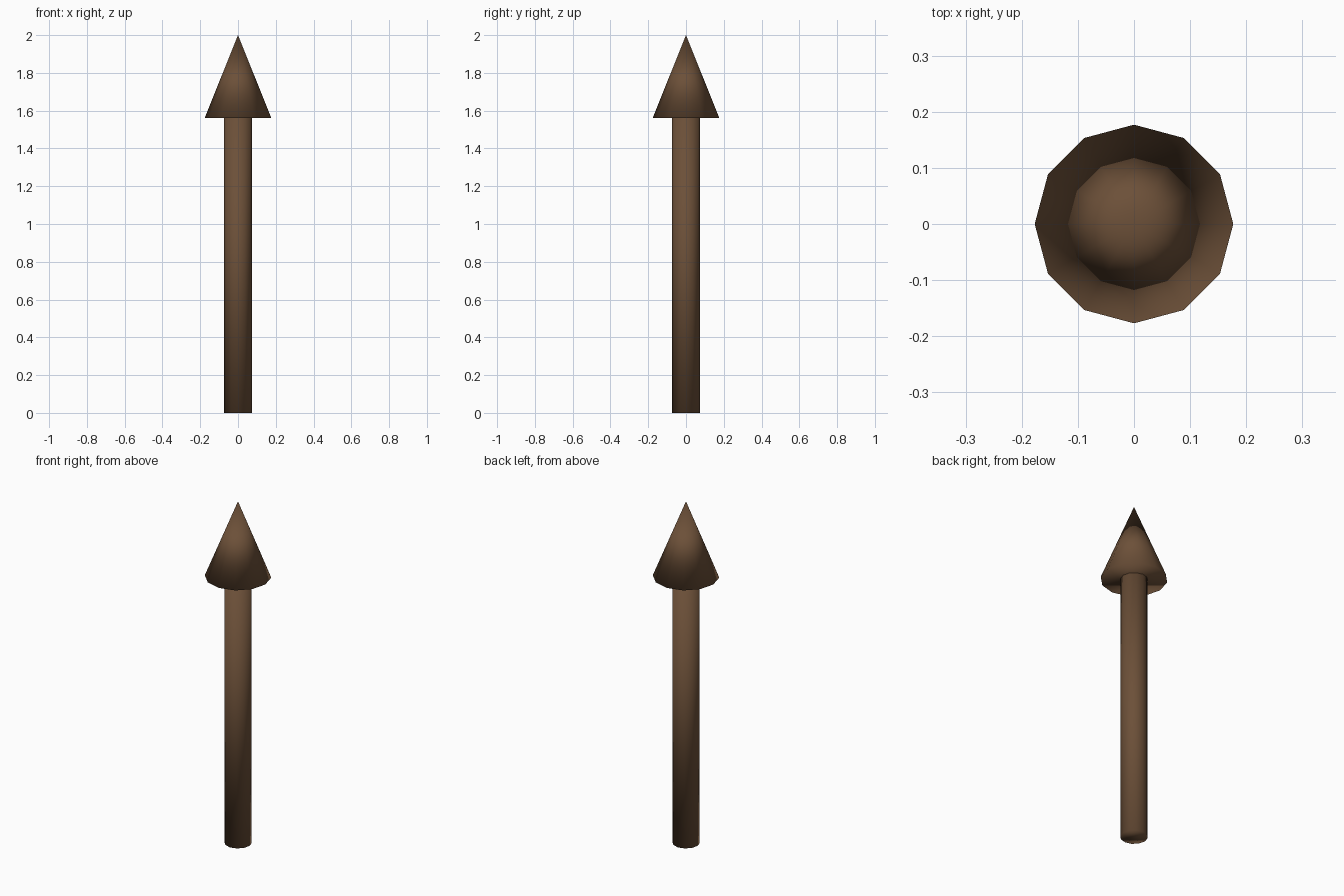
import bpy

if "Cube" in bpy.data.objects:
    bpy.data.objects.remove(bpy.data.objects["Cube"])

SIDES = 12
SHAFT_TOP = 1.56

wood = bpy.data.materials.new("brown_wood")
wood.diffuse_color = (0.15, 0.08, 0.04, 1)
wood.use_nodes = True
wood.node_tree.nodes["Principled BSDF"].inputs["Base Color"].default_value = wood.diffuse_color


def finish(name):
    """Name, smooth and colour the active object."""
    obj = bpy.context.object
    obj.name = name
    bpy.ops.object.shade_smooth()
    obj.data.materials.append(wood)


# Long round shaft
bpy.ops.mesh.primitive_cylinder_add(vertices=SIDES, radius=0.073, depth=SHAFT_TOP,
                                    location=(0, 0, SHAFT_TOP / 2))
finish("shaft")

# Conical tip
bpy.ops.mesh.primitive_cone_add(vertices=SIDES, radius1=0.177, radius2=0, depth=2 - SHAFT_TOP,
                                location=(0, 0, (2 + SHAFT_TOP) / 2))
finish("tip")
